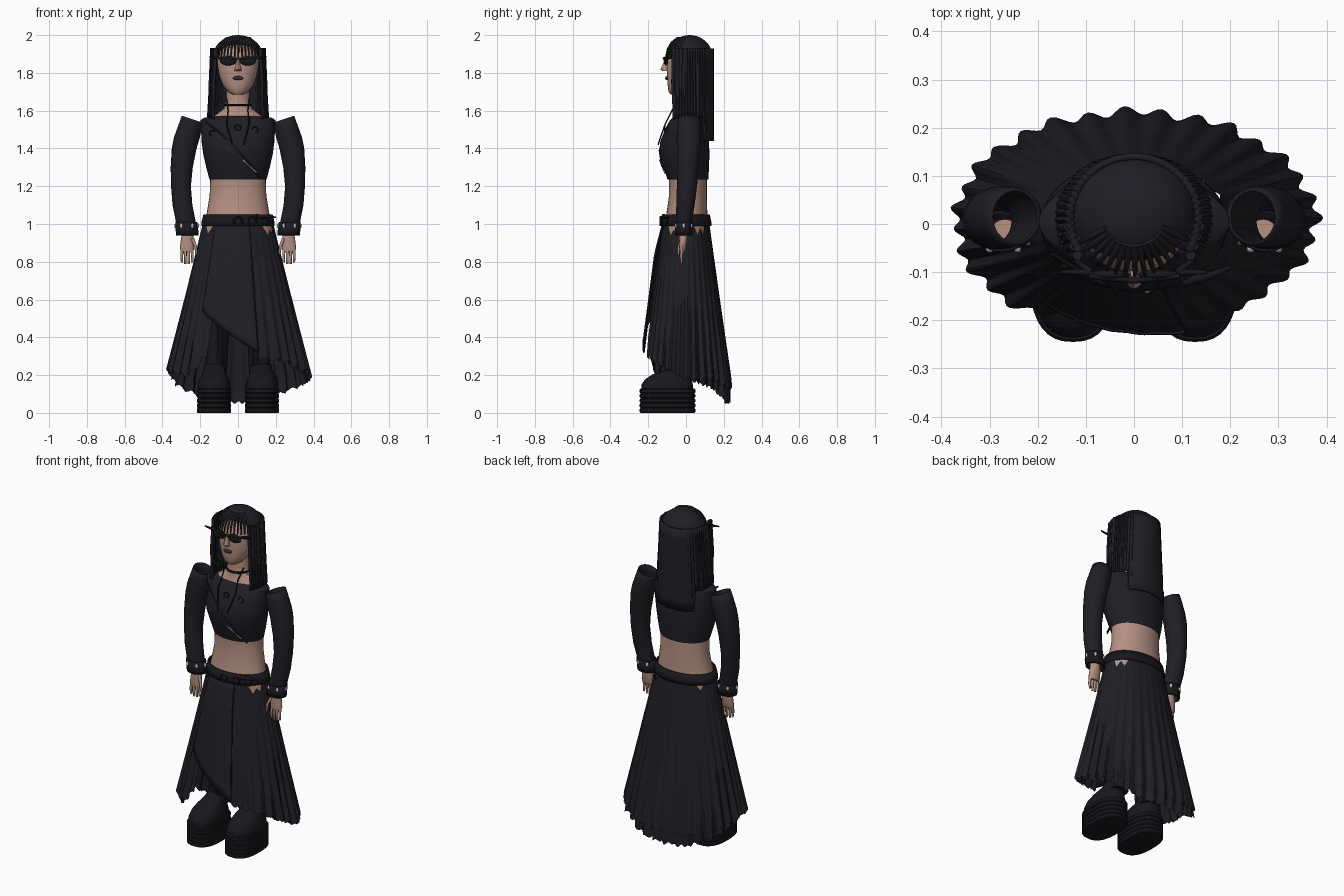
import bpy, math
from math import sin, cos, pi, radians

if "Cube" in bpy.data.objects:
    bpy.data.objects.remove(bpy.data.objects["Cube"])


def material(name, rgb):
    m = bpy.data.materials.new(name)
    m.diffuse_color = (*rgb, 1)
    m.use_nodes = True
    m.node_tree.nodes["Principled BSDF"].inputs["Base Color"].default_value = m.diffuse_color
    return m


CLOTH = material("black_cloth", (0.014, 0.013, 0.018))
LEATHER = material("black_leather", (0.009, 0.009, 0.012))
SKIN = material("skin", (0.46, 0.28, 0.225))
SILVER = material("silver", (0.5, 0.5, 0.53))
LIP = material("lip", (0.05, 0.02, 0.025))


def sheet(name, fn, nu, nv, mat, closed=True, thick=0, caps=False):
    """Grid surface from fn(u, v), wrapped in u when closed."""
    cols = nu if closed else nu + 1
    verts = [fn(i / nu, j / nv) for j in range(nv + 1) for i in range(cols)]
    faces = [(j * cols + i, j * cols + (i + 1) % cols,
              (j + 1) * cols + (i + 1) % cols, (j + 1) * cols + i)
             for j in range(nv) for i in range(nu)]
    if caps:
        faces += [tuple(reversed(range(cols))), tuple(nv * cols + i for i in range(cols))]
    me = bpy.data.meshes.new(name)
    me.from_pydata(verts, [], faces)
    me.materials.append(mat)
    ob = bpy.data.objects.new(name, me)
    bpy.context.collection.objects.link(ob)
    if thick:
        mod = ob.modifiers.new("thickness", 'SOLIDIFY')
        mod.thickness, mod.offset = thick, 0
    return ob


def loft(name, rings, mat, n=32, power=1.0, **kw):
    """Rings of (cx, cy, z, rx, ry); power < 1 makes them squarer."""
    def fn(u, v):
        cx, cy, z, rx, ry = rings[round(v * (len(rings) - 1))]
        c, s = cos(2 * pi * u), sin(2 * pi * u)
        return (cx + rx * math.copysign(abs(c) ** power, c),
                cy + ry * math.copysign(abs(s) ** power, s), z)
    return sheet(name, fn, n, len(rings) - 1, mat, **kw)


def tubes(name, paths, r, mat, taper=1.0):
    cu = bpy.data.curves.new(name, 'CURVE')
    cu.dimensions, cu.bevel_depth, cu.bevel_resolution, cu.use_fill_caps = '3D', r, 1, True
    for pts in paths:
        sp = cu.splines.new('POLY')
        sp.points.add(len(pts) - 1)
        for i, p in enumerate(pts):
            sp.points[i].co = (*p, 1)
            sp.points[i].radius = 1 + (taper - 1) * i / (len(pts) - 1)
    cu.materials.append(mat)
    ob = bpy.data.objects.new(name, cu)
    bpy.context.collection.objects.link(ob)


def ball(name, loc, scale, mat):
    bpy.ops.mesh.primitive_uv_sphere_add(segments=20, ring_count=12, location=loc)
    ob = bpy.context.object
    ob.name, ob.scale = name, scale
    ob.data.materials.append(mat)


def ring(name, loc, R, r, mat, rot=(pi / 2, 0, 0)):
    bpy.ops.mesh.primitive_torus_add(location=loc, rotation=rot, major_radius=R,
                                     minor_radius=r, major_segments=20, minor_segments=6)
    bpy.context.object.name = name
    bpy.context.object.data.materials.append(mat)


def lerp(knots, x):
    for (a, p), (b, q) in zip(knots, knots[1:]):
        if a <= x <= b:
            return p + (q - p) * (x - a) / (b - a)
    return knots[-1][1]


# Body, head and face
loft("torso", [(0, 0, .88, .18, .12), (0, 0, .97, .184, .118), (0, .005, 1.06, .165, .108),
               (0, .01, 1.15, .15, .1), (0, .01, 1.25, .147, .1), (0, -.005, 1.4, .17, .115),
               (0, .005, 1.52, .18, .085), (0, .01, 1.57, .13, .07), (0, .012, 1.61, .075, .062),
               (0, .01, 1.66, .062, .06), (0, .01, 1.75, .062, .06)], SKIN, caps=True)
loft("head", [(0, -.055, 1.685, .026, .026), (0, -.04, 1.7, .053, .053), (0, -.025, 1.735, .08, .072),
              (0, -.01, 1.78, .098, .09), (0, 0, 1.83, .108, .102), (0, .01, 1.89, .11, .106),
              (0, .015, 1.94, .095, .095), (0, .02, 1.97, .06, .07)], SKIN, caps=True)
loft("nose", [(0, -.105, 1.81, .018, .02), (0, -.112, 1.82, .017, .023),
              (0, -.105, 1.85, .01, .016), (0, -.1, 1.88, .008, .01)], SKIN, n=12, caps=True)
ball("lips", (0, -.1, 1.772), (.028, .011, .011), LIP)

# Sunglasses with pointed corners
for s in (-1, 1):
    ball("sunglass_lens", (s * .052, -.106, 1.864), (.044, .012, .025), LEATHER)
    tubes("sunglass_temple", [[(s * .09, -.1, 1.878), (s * .122, -.075, 1.88), (s * .125, .02, 1.875)],
                              [(s * .09, -.1, 1.878), (s * .152, -.1, 1.885)]], .008, LEATHER, .5)
tubes("sunglass_bridge", [[(-.095, -.108, 1.882), (0, -.118, 1.876), (.095, -.108, 1.882)]], .006, LEATHER)


# Hair: cap, curtain, fringe and loose strands
def cap(u, v):
    a = 2 * pi * u
    low = radians(90 - 38 * max(0, -sin(a)) ** .6)
    p = .03 + (low - .03) * (1 - v)
    return (.134 * sin(p) * cos(a), .02 + .122 * sin(p) * sin(a), 1.88 + .12 * cos(p))


def curtain(u, v):
    d = -32 + 244 * u
    a, low = radians(d), lerp([(-40, 1.56), (38, 1.56), (42, 1.44), (138, 1.44), (142, 1.56), (220, 1.56)], d)
    z = 1.93 + (low - 1.93) * v
    k = .133 + .06 * (1.93 - z) + .0025 * sin(60 * a)
    return (k * cos(a), .012 + .128 * sin(a) * (k / .133 if d < 20 or d > 160 else 1), z)


sheet("hair_cap", cap, 64, 12, CLOTH, caps=True)
sheet("hair_curtain", curtain, 160, 8, CLOTH, closed=False, thick=.014)
tubes("hair_fringe", [[(.13 * k * cos(radians(d)), .02 + .127 * k * sin(radians(d)), z)
                       for k, z in ((.5, 1.985), (.76, 1.96), (.93, 1.925), (1.0, 1.885))]
                      for d in range(208, 335, 9)], .0075, CLOTH, .5)
tubes("side_strand", [[(s * (.118 + .006 * i), -.065 + .02 * i, 1.93),
                       (s * (.128 + .006 * i), -.07 + .02 * i, 1.75),
                       (s * (.13 + .007 * i), -.062 + .02 * i, 1.555)]
                      for s in (-1, 1) for i in range(4)], .011, CLOTH, .7)

# Cropped top with diagonal flap trim
loft("crop_top", [(0, .01, 1.235, .151, .108), (0, .002, 1.3, .168, .12), (0, -.008, 1.37, .184, .132),
                  (0, -.008, 1.43, .192, .13), (0, 0, 1.5, .196, .112), (0, .005, 1.55, .198, .09),
                  (0, .008, 1.562, .18, .08), (0, .01, 1.572, .12, .068)], CLOTH, n=40)
tubes("flap_seam", [[(-.17, -.062, 1.54), (-.08, -.118, 1.47), (0, -.14, 1.39),
                     (.07, -.128, 1.31), (.12, -.085, 1.24)]], .005, LEATHER)
tubes("flap_zip", [[(.025, -.14, 1.34), (.1, -.112, 1.27)]], .004, SILVER)
for x, y, z in ((-.135, -.088, 1.48), (0, -.112, 1.51), (.09, -.1, 1.5)):
    ring("eyelet", (x, y, z), .015, .004, LEATHER)
tubes("neck_cord", [[(s * .06, -.03, 1.66), (s * .052, -.075, 1.6), (s * .06, -.11, 1.53),
                     (s * .03, -.148, 1.42)] for s in (-1, 1)], .004, LEATHER)
ring("choker", (0, .01, 1.63), .068, .006, LEATHER, (0, 0, 0))


# Sleeves (open tubes), cuffs and hands
for s in (-1, 1):
    ob = loft("sleeve", [(s * .247, .015, 1.557, .048, .055), (s * .254, .015, 1.52, .06, .06),
                         (s * .27, .015, 1.46, .066, .062), (s * .285, .014, 1.4, .063, .06),
                         (s * .298, .01, 1.3, .056, .055), (s * .302, .005, 1.2, .05, .051),
                         (s * .294, -.003, 1.1, .05, .046), (s * .278, -.01, 1.02, .05, .04),
                         (s * .268, -.012, .94, .05, .038)], CLOTH, n=28, thick=.005)
    for v in ob.data.vertices:                      # slanted shoulder opening
        if v.co.z > 1.55:
            v.co.z += (abs(v.co.x) - .25) * .35
    loft("cuff", [(s * .268, -.012, .94, .056, .043), (s * .27, -.012, .965, .057, .044),
                  (s * .274, -.011, 1.01, .055, .044)], LEATHER, n=28, thick=.006)
    for d in range(0, 360, 60):
        ball("cuff_stud", (s * .271 + .058 * cos(radians(d)), -.012 + .046 * sin(radians(d)), .99),
             (.008, .008, .013), SILVER)
    loft("palm", [(s * .268, -.014, .96, .028, .024), (s * .268, -.014, .92, .034, .022),
                  (s * .27, -.018, .875, .038, .018), (s * .27, -.02, .855, .034, .014)],
         SKIN, n=16, caps=True)
    tubes("fingers", [[(s * (.245 + .017 * i), -.02, .87), (s * (.241 + .019 * i), -.026, .83),
                       (s * (.243 + .018 * i), -.022, .785 + .008 * abs(i - 1.5))] for i in range(4)]
          + [[(s * .24, -.025, .92), (s * .224, -.038, .88), (s * .22, -.04, .84)]], .0095, SKIN, .6)

# Belt with buckles
loft("belt", [(0, 0, .99, .19, .13), (0, 0, 1.01, .189, .13), (0, 0, 1.05, .179, .122)],
     LEATHER, n=48, thick=.008)
for x, y in ((0, -.135), (.075, -.125), (.14, -.1)):
    ring("belt_ring", (x, y, 1.015), .022, .005, LEATHER)
tubes("belt_tail", [[(.1, -.118, 1.04), (.15, -.11, 1.042), (.2, -.09, 1.035)]], .014, LEATHER, .3)

# Layered pleated skirt
HEM = [(0, .18), (45, .12), (70, .055), (110, .055), (150, .15), (180, .23), (225, .2), (242, .3),
       (244, .72), (283, .8), (286, .3), (315, .27), (360, .18)]
HOLES = [(0, 0), (18, .0), (28, .06), (36, .02), (44, .055), (52, 0), (130, 0), (142, .04), (152, 0),
         (205, 0), (217, .05), (228, 0), (310, 0), (322, .06), (330, .03), (338, .05), (345, 0), (360, 0)]


def skirt_point(d, z, grow=1.0, off=0.0, pleat=.035):
    t, a = (1.03 - z) / .83, radians(d)
    k = grow * (1 + pleat * t * (sin(32 * a) + .4 * sin(13 * a)))
    lim = min(t, 1.05)
    return ((.18 + .195 * lim) * k * cos(a), ((.12 + .108 * lim) * k + off) * sin(a), z)


def outer(u, v):
    d = 360 * u
    top = 1.0 - lerp(HOLES, d)
    low = lerp(HEM, d) + .07 * max(0, sin(radians(d))) + .012 * sin(radians(d) * 32)
    return skirt_point(d, top + (low - top) * v)


def under(u, v):
    d = -70 + 300 * u
    return skirt_point(d, .85 + (lerp(HEM, d % 360) + .008 * sin(d) - .85) * v, .965)


def wrap(u, v):
    d = 231 + 57 * u
    low = .54 - .22 * u
    return skirt_point(d, 1.0 + (low - 1.0) * v, 1.01, .02 * min(1, 4 * v), .006)


sheet("skirt_outer", outer, 256, 14, CLOTH)
sheet("skirt_under_layer", under, 200, 10, CLOTH, closed=False)
sheet("skirt_wrap_panel", wrap, 40, 14, CLOTH, closed=False, thick=.005)
tubes("wrap_edge", [[wrap(1, j / 14) for j in range(15)], [wrap(i / 20, 1) for i in range(21)]],
      .004, LEATHER)

# Laced legs and platform boots
for s in (-1, 1):
    loft("leg", [(s * .115, 0, .2, .056, .06), (s * .11, .005, .35, .058, .062),
                 (s * .1, .005, .5, .06, .062), (s * .095, 0, .7, .072, .075),
                 (s * .09, 0, .95, .085, .09)], LEATHER, n=24, caps=True)
    tubes("leg_lacing", [[(s * .093 + p * (.022 if i % 2 else -.022), -.062 - .018 * max(0, i - 18) / 22,
                           .22 + .0145 * i) for i in range(41)] for p in (-1, 1)], .005, CLOTH)
    loft("boot_upper", [(s * .127, -.1, .12, .086, .136), (s * .127, -.1, .15, .086, .136),
                        (s * .127, -.092, .18, .078, .122), (s * .126, -.075, .205, .066, .1),
                        (s * .124, -.035, .225, .058, .07), (s * .118, 0, .26, .058, .06)],
         LEATHER, n=32, power=.85, caps=True)
    ribs = []
    for i in range(5):
        z = .026 * i
        for dz, g in ((0, -.005), (.005, 0), (.02, 0), (.025, -.005)):
            ribs.append((s * .127, -.098, z + dz, .091 + g, .147 + g))
    loft("platform_sole", ribs, LEATHER, n=36, power=.8, caps=True)

# Smooth shading with kept edges
bpy.ops.object.select_all(action='DESELECT')
for ob in bpy.data.objects:
    if ob.type == 'MESH':
        ob.select_set(True)
        bpy.context.view_layer.objects.active = ob
bpy.ops.object.shade_smooth_by_angle(angle=radians(35))
